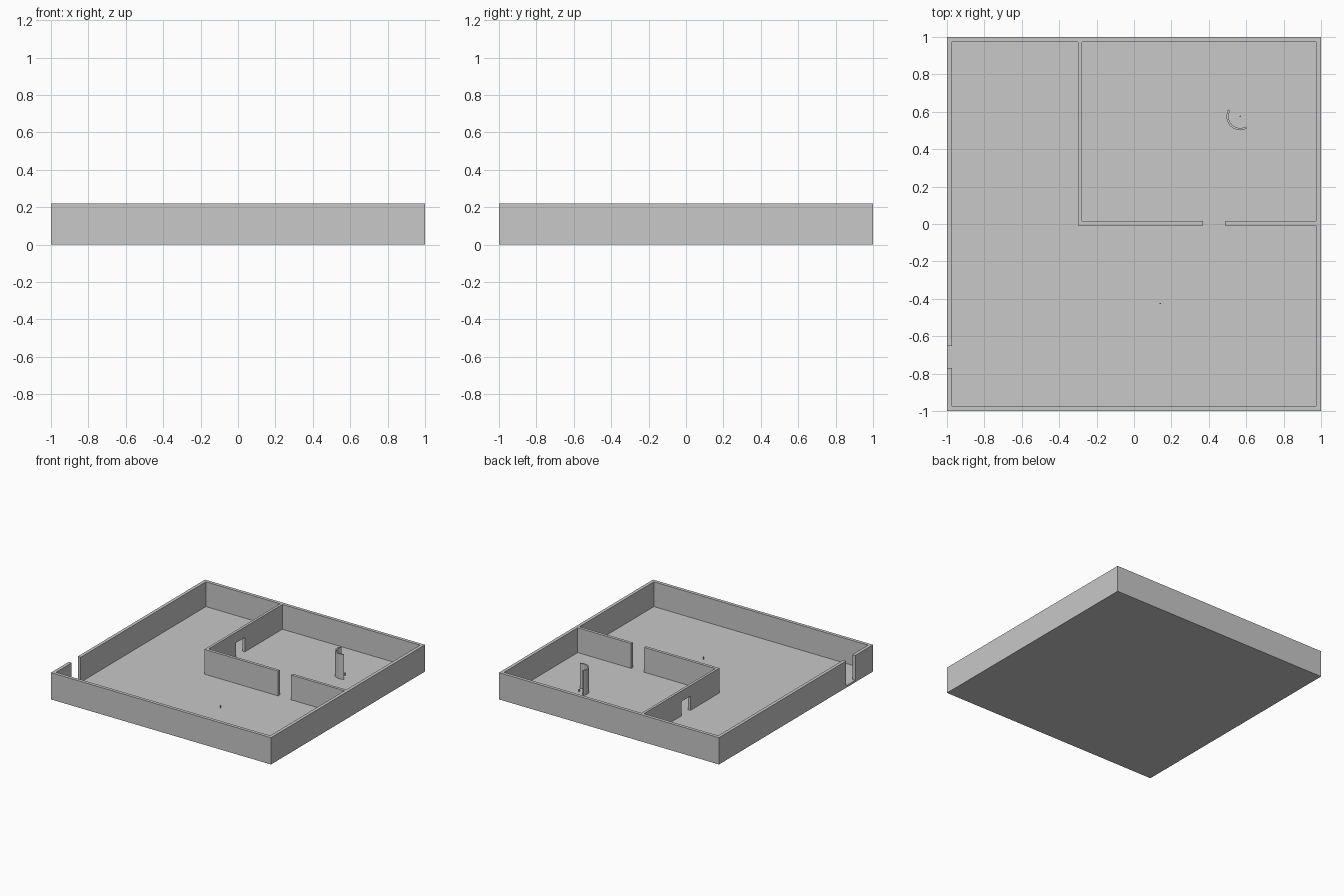
import bpy, bmesh
from math import cos, sin, radians

if "Cube" in bpy.data.objects:
    bpy.data.objects.remove(bpy.data.objects["Cube"], do_unlink=True)

FLOOR, TOP = 0.016, 0.22      # floor surface and wall top
EDGE = 0.973                  # inner face of the outer walls
DOOR_A, DOOR_B = 0.37, 0.487  # doorway span in the partitions

grey = bpy.data.materials.new("plain grey")
grey.use_nodes = True
grey.diffuse_color = (0.58, 0.58, 0.58, 1)
grey.node_tree.nodes["Principled BSDF"].inputs["Base Color"].default_value = (0.58, 0.58, 0.58, 1)


def extrude_plan(name, plan, low, high):
    """Extrude a closed floor-plan outline between two heights."""
    bm = bmesh.new()
    base = bm.faces.new([bm.verts.new((x, y, low)) for x, y in plan])
    up = bmesh.ops.extrude_face_region(bm, geom=[base], use_keep_orig=True)
    moved = [v for v in up["geom"] if isinstance(v, bmesh.types.BMVert)]
    bmesh.ops.translate(bm, verts=moved, vec=(0, 0, high - low))
    bmesh.ops.recalc_face_normals(bm, faces=bm.faces)
    mesh = bpy.data.meshes.new(name)
    bm.to_mesh(mesh)
    bm.free()
    mesh.materials.append(grey)
    obj = bpy.data.objects.new(name, mesh)
    bpy.context.collection.objects.link(obj)
    return obj


def rect(x0, x1, y0, y1):
    return [(x0, y0), (x1, y0), (x1, y1), (x0, y1)]


def arc(cx, cy, r, start, end, steps):
    angles = [radians(start + (end - start) * i / steps) for i in range(steps + 1)]
    return [(cx + r * cos(a), cy + r * sin(a)) for a in angles]


# Floor slab
extrude_plan("floor", rect(-1, 1, -1, 1), 0, FLOOR)

# Outer walls and partitions in one outline, open at the entrance
wall_plan = [
    (-1, -0.652), (-1, 1), (1, 1), (1, -1), (-1, -1), (-1, -0.77),
    (-EDGE, -0.77), (-EDGE, -EDGE), (EDGE, -EDGE),
    # short partition right of the doorway
    (EDGE, -0.008), (DOOR_B, -0.008), (DOOR_B, 0.016), (EDGE, 0.016),
    # inner room corner and long partition
    (EDGE, EDGE), (-0.278, EDGE), (-0.278, 0.016), (DOOR_A, 0.016),
    (DOOR_A, -0.008), (-0.299, -0.008), (-0.299, EDGE),
    (-EDGE, EDGE), (-EDGE, -0.652),
]
walls = extrude_plan("walls", wall_plan, FLOOR, TOP)

# Low doorway cut through the long partition
cutter = extrude_plan("doorway_cutter", rect(-0.35, -0.23, DOOR_A, DOOR_B), -0.05, 0.134)
cutter.hide_render = True
cut = walls.modifiers.new("doorway", 'BOOLEAN')
cut.operation = 'DIFFERENCE'
cut.solver = 'EXACT'
cut.object = cutter
bpy.context.view_layer.objects.active = walls
bpy.ops.object.modifier_apply(modifier=cut.name)
bpy.data.objects.remove(cutter, do_unlink=True)

# Curved screen wall inside the room
cx, cy = 0.568, 0.575
screen_plan = arc(cx, cy, 0.074, 150, 300, 10) + arc(cx, cy, 0.062, 300, 150, 10)
extrude_plan("curved_screen", screen_plan, FLOOR, TOP)

# Small floor posts
for name, x, y in (("room_post", cx, cy), ("hall_post", 0.14, -0.425)):
    extrude_plan(name, arc(x, y, 0.004, 0, 315, 7), FLOOR, FLOOR + 0.022)
